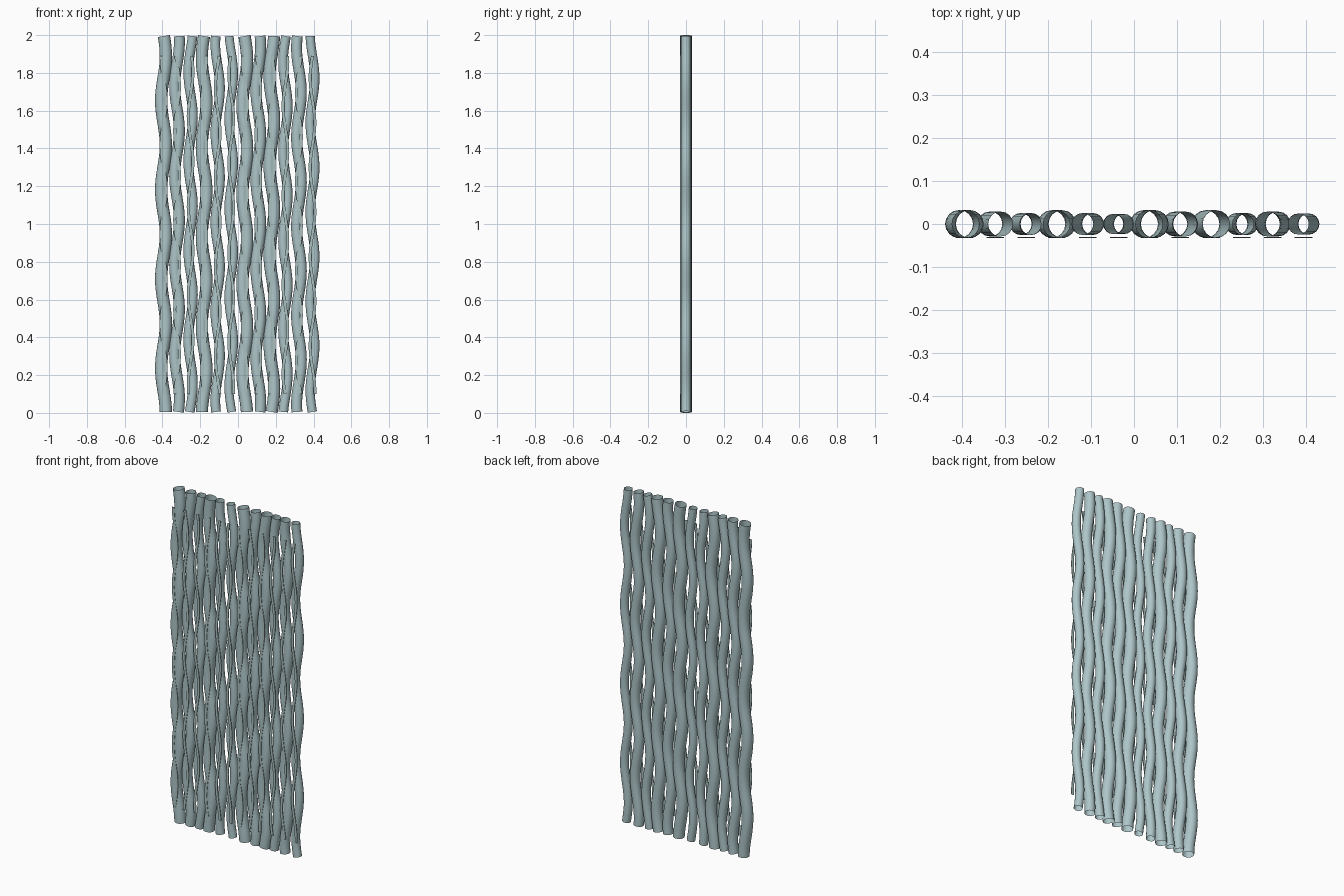
import bpy, math

if "Cube" in bpy.data.objects:
    bpy.data.objects.remove(bpy.data.objects["Cube"])

COUNT, PITCH, HEIGHT = 12, 0.0717, 2.0
AMP, WAVE = 0.0125, 13.3
# tube radii from left to right
RADII = [0.0325, 0.029, 0.0255, 0.032, 0.0255, 0.0235,
         0.0325, 0.029, 0.032, 0.0255, 0.029, 0.0245]


def material(name, rgb):
    m = bpy.data.materials.new(name)
    m.diffuse_color = (*rgb, 1)
    m.use_nodes = True
    m.node_tree.nodes["Principled BSDF"].inputs["Base Color"].default_value = m.diffuse_color
    return m


glaze = material("pale blue grey", (0.42, 0.56, 0.58))
rib_mat = material("pale green grey", (0.40, 0.53, 0.52))


def sweep(name, section, centre, z0, z1, steps, mat):
    """Sweep a closed section along a wavy vertical path, tilted with the path."""
    verts, faces, n = [], [], len(section)
    for k in range(steps + 1):
        z = z0 + (z1 - z0) * k / steps
        slope = (centre(z + 1e-3) - centre(z - 1e-3)) / 2e-3
        c = 1 / math.hypot(1, slope)
        for sx, sy in section:
            verts.append((centre(z) + sx * c, sy, z - sx * c * slope))
    for k in range(steps):
        for j in range(n):
            a, b = k * n + j, k * n + (j + 1) % n
            faces.append((a, b, b + n, a + n))
    me = bpy.data.meshes.new(name)
    me.from_pydata(verts, [], faces)
    me.materials.append(mat)
    ob = bpy.data.objects.new(name, me)
    bpy.context.collection.objects.link(ob)
    bpy.context.view_layer.objects.active = ob
    ob.select_set(True)
    bpy.ops.object.shade_smooth_by_angle(angle=math.radians(50))
    ob.select_set(False)


for i in range(COUNT):
    x0, r = (i - (COUNT - 1) / 2) * PITCH, RADII[i]

    # open wavy tube
    ring = [(r * math.cos(math.tau * j / 16), r * math.sin(math.tau * j / 16))
            for j in range(16)]
    sweep(f"wavy_tube_{i + 1}", ring,
          lambda z: x0 + AMP * math.cos(i - WAVE * z), 0.005, HEIGHT - 0.005, 64, glaze)

    # thin rib in front, waving against the tube
    w, t, y = 0.008, 0.0015, -0.0315
    strip = [(-w, y - t), (w, y - t), (w, y + t), (-w, y + t)]
    sweep(f"front_rib_{i + 1}", strip,
          lambda z: x0 - AMP * math.cos(i - WAVE * z), 0.1, 1.89, 56, rib_mat)
